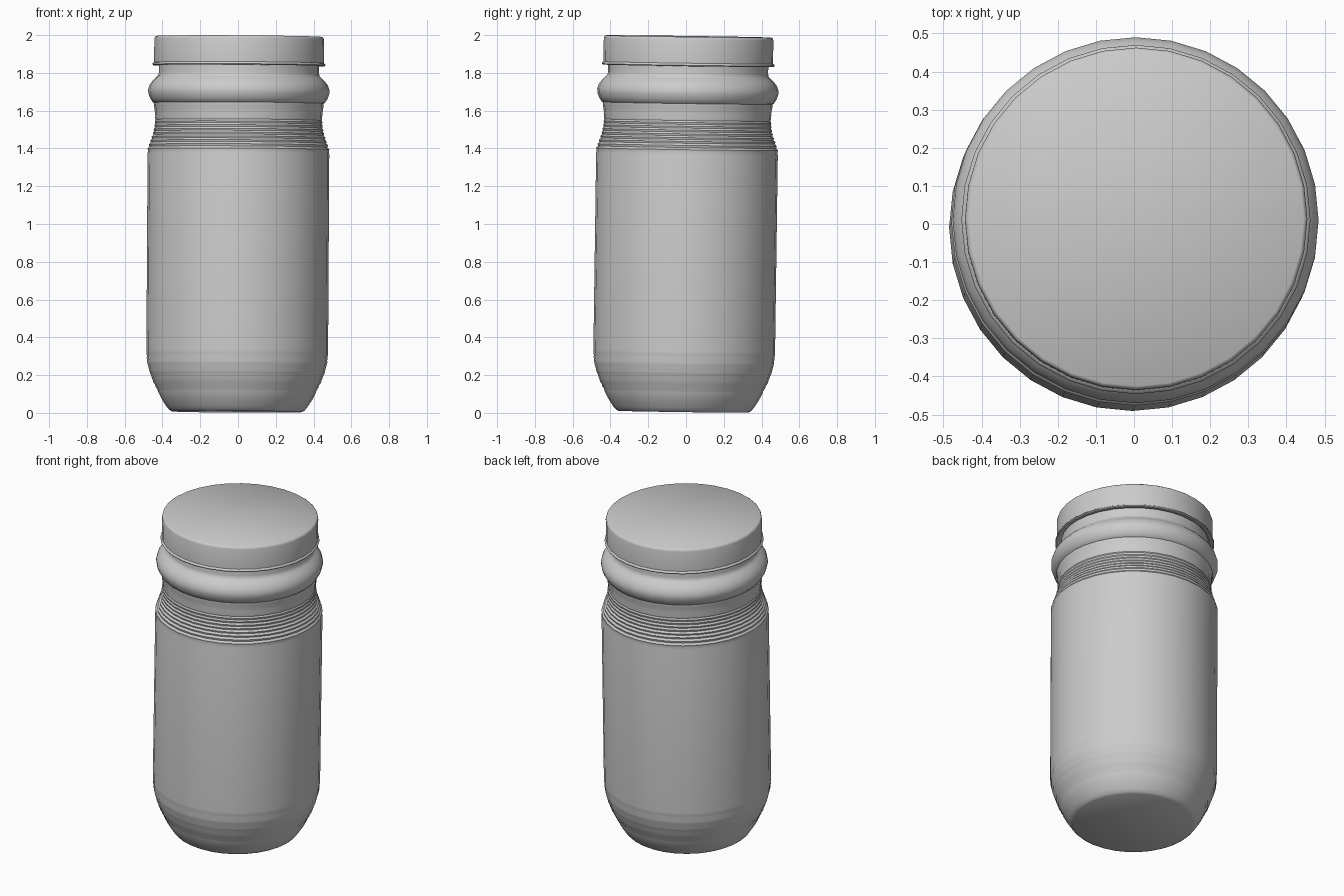
import bpy, bmesh, math
from mathutils import Matrix

if "Cube" in bpy.data.objects:
    bpy.data.objects.remove(bpy.data.objects["Cube"])

SIDES = 32
# the whole jar leans slightly toward +x and +y about its middle
LEAN = (Matrix.Translation((0, 0, 1)) @ Matrix.Rotation(-0.014, 4, 'X')
        @ Matrix.Rotation(0.006, 4, 'Y') @ Matrix.Translation((0, 0, -1)))


def lathe(name, profile, angle=35):
    """Revolve (radius, z) points; cap ends that are not on the axis."""
    bm = bmesh.new()
    rings = []
    for r, z in profile:
        rings.append([bm.verts.new((r * math.sin(2 * math.pi * i / SIDES),
                                    r * math.cos(2 * math.pi * i / SIDES), z))
                      for i in range(SIDES)])
    for a, b in zip(rings, rings[1:]):
        for i in range(SIDES):
            j = (i + 1) % SIDES
            bm.faces.new((a[i], a[j], b[j], b[i]))
    bm.faces.new(rings[0])
    bm.faces.new(rings[-1])
    bmesh.ops.recalc_face_normals(bm, faces=bm.faces[:])
    bm.transform(LEAN)
    me = bpy.data.meshes.new(name)
    bm.to_mesh(me)
    bm.free()
    ob = bpy.data.objects.new(name, me)
    bpy.context.collection.objects.link(ob)
    bpy.ops.object.select_all(action='DESELECT')
    ob.select_set(True)
    bpy.context.view_layer.objects.active = ob
    bpy.ops.object.shade_smooth_by_angle(angle=math.radians(angle))
    return ob


def ribbed(points, pitch=0.02, depth=0.0015):
    """Fine horizontal ribs following a rough outline."""
    out = []
    for (r0, z0), (r1, z1) in zip(points, points[1:]):
        n = max(1, round((z1 - z0) / pitch))
        for k in range(n):
            t = k / n
            r, z = r0 + (r1 - r0) * t, z0 + (z1 - z0) * t
            out += [(r - depth, z), (r + depth, z + (z1 - z0) / n * 0.5)]
    return out


# glass body: tapered base, straight wall, pinched shoulder
base = [(0.345, 0.006), (0.358, 0.014), (0.372, 0.03), (0.398, 0.07)]
base += ribbed([(0.42, 0.11), (0.445, 0.16), (0.463, 0.21), (0.476, 0.26), (0.481, 0.32)])
shoulder = ribbed([(0.48, 1.385), (0.466, 1.43), (0.452, 1.47), (0.444, 1.51),
                   (0.441, 1.55), (0.444, 1.59), (0.45, 1.63)])
lathe("jar_body", base + [(0.481, 0.33), (0.481, 1.37)] + shoulder + [(0.45, 1.64)])

# rounded collar and neck
lathe("neck_collar", [(0.44, 1.635), (0.456, 1.643), (0.470, 1.665), (0.479, 1.69),
                      (0.480, 1.71), (0.472, 1.735), (0.456, 1.757), (0.437, 1.775),
                      (0.427, 1.785), (0.424, 1.80), (0.424, 1.86)])

# screw lid with a thin rolled lip
lathe("lid", [(0.424, 1.85), (0.436, 1.838), (0.454, 1.838), (0.458, 1.843),
              (0.456, 1.85), (0.449, 1.854), (0.449, 1.978), (0.446, 1.988), (0.439, 1.993)], 50)
